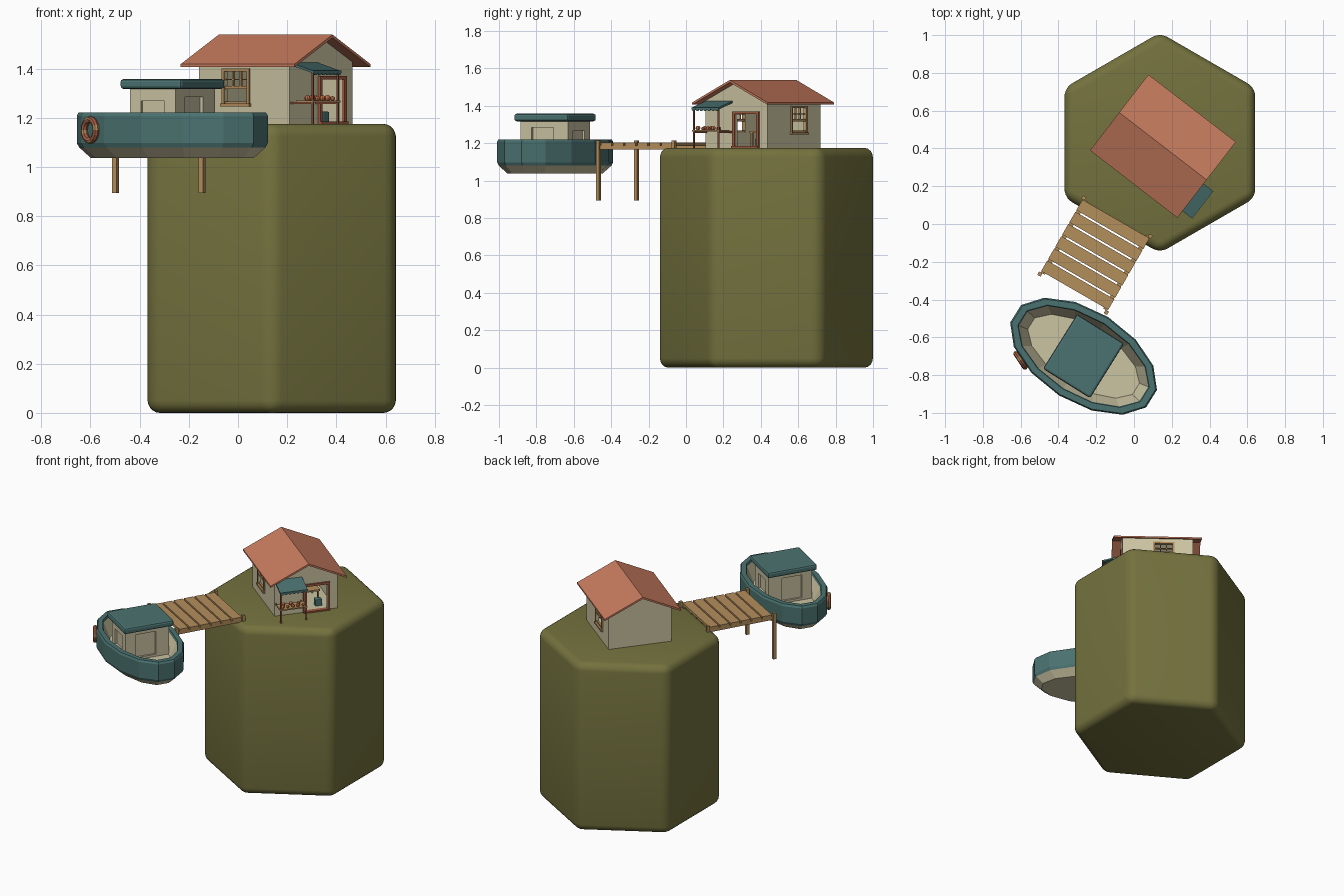
import bpy, bmesh, math
from mathutils import Matrix, Vector

if "Cube" in bpy.data.objects:
    bpy.data.objects.remove(bpy.data.objects["Cube"])

def mat(name, r, g, b):
    m = bpy.data.materials.new(name)
    lin = [(c / 255 / 12.92) if c < 10 else ((c / 255 + 0.055) / 1.055) ** 2.4 for c in (r, g, b)]
    m.diffuse_color = (*lin, 1)
    m.use_nodes = True
    m.node_tree.nodes["Principled BSDF"].inputs["Base Color"].default_value = m.diffuse_color
    return m

OLIVE = mat("olive", 116, 114, 62)
TERRA = mat("terracotta", 200, 124, 95)
CREAM = mat("cream", 203, 195, 162)
TEAL = mat("teal", 74, 114, 112)
WOOD = mat("wood", 180, 142, 92)
TRIM = mat("red_brown", 160, 92, 66)
POT = mat("orange_clay", 196, 112, 72)

def frame(x, y, z, deg):
    return Matrix.Translation((x, y, z)) @ Matrix.Rotation(math.radians(deg), 4, 'Z')

HOUSE = frame(0.153, 0.412, 0, -37.6)   # x along the ridge, y across
BOAT = frame(-0.267, -0.70, 0, -32)     # x along the hull
DOCK = frame(-0.115, -0.007, 0, -30)    # -y runs out to the boat
G = 1.175                               # ground height

def finish(name, bm, M, mats, bevel=0, seg=2):
    bmesh.ops.recalc_face_normals(bm, faces=bm.faces)
    me = bpy.data.meshes.new(name)
    bm.to_mesh(me)
    bm.free()
    ob = bpy.data.objects.new(name, me)
    ob.matrix_world = M
    bpy.context.collection.objects.link(ob)
    for m in mats:
        me.materials.append(m)
    if bevel:
        b = ob.modifiers.new("bevel", 'BEVEL')
        b.width, b.segments, b.limit_method = bevel, seg, 'ANGLE'
    return ob

def box(name, M, m, x, y, z, bevel=0, tilt=0):
    """Box from (min, max) ranges, optionally tilted about its own y axis."""
    bm = bmesh.new()
    size = [r[1] - r[0] for r in (x, y, z)]
    mid = Vector([(r[0] + r[1]) / 2 for r in (x, y, z)])
    bmesh.ops.create_cube(bm, size=1, matrix=Matrix.Diagonal((*size, 1)))
    return finish(name, bm, M @ Matrix.Translation(mid) @ Matrix.Rotation(tilt, 4, 'Y'), [m], bevel)

def prism(name, M, m, pts, x0, x1):
    """(y, z) profile extruded along x."""
    bm = bmesh.new()
    f = bm.faces.new([bm.verts.new((x0, y, z)) for y, z in pts])
    r = bmesh.ops.extrude_face_region(bm, geom=[f])
    bmesh.ops.translate(bm, vec=(x1 - x0, 0, 0),
                        verts=[v for v in r["geom"] if isinstance(v, bmesh.types.BMVert)])
    if not f.is_valid or len(bm.faces) < len(pts) + 2:   # keep the starting cap
        bm.faces.new([v for v in bm.verts if abs(v.co.x - x0) < 1e-6])
    return finish(name, bm, M, [m])

def cut(ob, cutters):
    for c in cutters:
        b = ob.modifiers.new("cut", 'BOOLEAN')
        b.operation, b.object, b.solver = 'DIFFERENCE', c, 'EXACT'
    bpy.context.view_layer.update()
    dg = bpy.context.evaluated_depsgraph_get()
    me = bpy.data.meshes.new_from_object(ob.evaluated_get(dg))
    ob.modifiers.clear()
    ob.data = me
    for c in cutters:
        bpy.data.objects.remove(c)

# Hexagonal hill with softly rounded edges
bm = bmesh.new()
bmesh.ops.create_cone(bm, cap_ends=True, segments=6, radius1=0.583, radius2=0.583, depth=G)
bm.verts.ensure_lookup_table()
turn = math.pi / 2 - math.atan2(bm.verts[0].co.y, bm.verts[0].co.x)
bmesh.ops.rotate(bm, verts=bm.verts, matrix=Matrix.Rotation(turn, 3, 'Z'))
hill = finish("hill", bm, Matrix.Translation((0.137, 0.43, G / 2)), [OLIVE], 0.05, 5)
for p in hill.data.polygons:
    p.use_smooth = True

# House walls, hollow with a doorway and two windows
L, W = 0.233, 0.209
def gable(i, z0):
    return [(-W + i, z0), (W - i, z0), (W - i, 1.427 - i), (0, 1.526 - i), (-W + i, 1.427 - i)]
walls = prism("house_walls", HOUSE, CREAM, gable(0, G - 0.01), -L, L)
DY = (-0.005, 0.142)
WX, WZ = (-0.098, 0.018), (1.258, 1.388)
cut(walls, [prism("c1", HOUSE, CREAM, gable(0.014, G + 0.006), -L + 0.014, L - 0.014),
            box("c2", HOUSE, CREAM, (L - 0.05, L + 0.05), DY, (G + 0.006, 1.355)),
            box("c3", HOUSE, CREAM, WX, (-0.3, -0.17), WZ),
            box("c4", HOUSE, CREAM, WX, (0.17, 0.3), WZ)])

# Roof
E = 0.2535
prism("roof", HOUSE, TERRA, [(-E, 1.418), (0, 1.538), (E, 1.418), (E, 1.406), (0, 1.525), (-E, 1.406)], -0.292, 0.292)

# Windows on both long walls
for s, side in ((-1, "left"), (1, "right")):
    def bar(part, x, z, d=0.008):
        box(f"{side}_window_{part}", HOUSE, WOOD, x, sorted((s * (W - 0.012), s * (W + d))), z)
    x0, x1, z0, z1 = WX[0], WX[1], WZ[0], WZ[1]
    t = 0.012
    bar("jamb_a", (x0 - t, x0), (z0, z1))
    bar("jamb_b", (x1, x1 + t), (z0, z1))
    bar("head", (x0 - t, x1 + t), (z1, z1 + t))
    bar("sill", (x0 - t - 0.004, x1 + t + 0.004), (z0 - t, z0), 0.014)
    zm = (z0 + z1) / 2
    bar("sash_rail", (x0, x1), (zm - 0.006, zm + 0.006), 0.002)
    bar("bottom_rail", (x0, x1), (z0, z0 + 0.009), 0.001)
    for k in (1, 2):
        xm = x0 + (x1 - x0) * k / 3
        bar(f"muntin_{k}", (xm - 0.003, xm + 0.003), (zm, z1), 0)
    bar("cross_muntin", (x0, x1), (zm + 0.030, zm + 0.035), 0)

# Door frame and threshold
for n, y in (("a", (DY[0] - 0.015, DY[0])), ("b", (DY[1], DY[1] + 0.015))):
    box(f"door_jamb_{n}", HOUSE, TRIM, (L - 0.014, L + 0.012), y, (G, 1.355))
box("door_head", HOUSE, TRIM, (L - 0.014, L + 0.012), (DY[0] - 0.015, DY[1] + 0.015), (1.355, 1.37))
box("threshold", HOUSE, TRIM, (L - 0.01, L + 0.02), (DY[0] - 0.015, DY[1] + 0.015), (G - 0.005, G + 0.009))

# Table and stool inside
box("table_top", HOUSE, WOOD, (-0.03, 0.12), (0.0, 0.13), (1.255, 1.265))
for i, (x, y) in enumerate([(x, y) for x in (-0.02, 0.11) for y in (0.01, 0.12)]):
    box(f"table_leg_{i}", HOUSE, WOOD, (x - 0.005, x + 0.005), (y - 0.005, y + 0.005), (G, 1.256))
box("stool", HOUSE, TEAL, (0.14, 0.18), (0.08, 0.125), (G, 1.225), 0.005)

# Stall: awning with scalloped hem, posts, shelf and pots
A0, A1 = -0.209, -0.026
box("awning", HOUSE, TEAL, (L - 0.004, 0.357), (A0, A1), (1.398, 1.408), 0, math.atan2(0.035, 0.122))
N = 7
hem = [(A0, 1.392)]
for i in range(N):
    for f, z in ((0, 1.382), (0.3, 1.373), (0.7, 1.373)):
        hem.append((A0 + (A1 - A0) * (i + f) / N, z))
hem += [(A1, 1.382), (A1, 1.392)]
prism("awning_hem", HOUSE, TEAL, hem, 0.353, 0.357)
for n, y in (("a", A0 + 0.008), ("b", A1 - 0.008)):
    box(f"stall_post_{n}", HOUSE, TRIM, (0.341, 0.349), (y - 0.004, y + 0.004), (G - 0.01, 1.392))
    box(f"shelf_bracket_{n}", HOUSE, TRIM, (L, 0.345), (y - 0.003, y + 0.003), (1.255, 1.265))
box("stall_shelf", HOUSE, WOOD, (0.265, 0.352), (A0, A1), (1.263, 1.271))
for i in range(8):
    bm = bmesh.new()
    r = (0.013, 0.010, 0.012)[i % 3]
    bmesh.ops.create_uvsphere(bm, u_segments=8, v_segments=6, radius=r)
    x = 0.33 if i < 5 else 0.293
    y = A0 + 0.024 + 0.034 * i if i < 5 else A0 + 0.04 + 0.05 * (i - 5)
    finish(f"pot_{i}", bm, HOUSE @ Matrix.Translation((x, y, 1.27 + r * 0.8)), [POT])

# Dock: planks, side beams and posts
step = 0.447 / 6
for i in range(6):
    y = 0.039 - i * step
    box(f"dock_plank_{i}", DOCK, WOOD, (-0.205, 0.205), (y - step + 0.010, y), (1.186, 1.204))
for s, n in ((-1, "left"), (1, "right")):
    box(f"dock_beam_{n}", DOCK, WOOD, (s * 0.19 - 0.012, s * 0.19 + 0.012), (-0.405, 0.045), (1.167, 1.187))
    for y, end in ((-0.415, "outer"), (0.05, "inner")):
        box(f"dock_post_{n}_{end}", DOCK, WOOD, (s * 0.203 - 0.01, s * 0.203 + 0.01),
            (y - 0.01, y + 0.01), (0.894, 1.215))

# Boat hull: stacked oval rings from keel over the rim down to the deck
rings = [(0.375, 0.185, 1.037), (0.425, 0.237, 1.08), (0.435, 0.245, 1.098), (0.435, 0.245, 1.208),
         (0.427, 0.238, 1.221), (0.392, 0.205, 1.221), (0.386, 0.20, 1.205), (0.335, 0.158, 1.11)]
ring_mat = [0, 1, 1, 1, 1, 1, 0]
n = 14
bm = bmesh.new()
vs = [[bm.verts.new((a * math.cos((k + .5) * math.tau / n), b * math.sin((k + .5) * math.tau / n), z))
       for k in range(n)] for a, b, z in rings]
for i, mi in enumerate(ring_mat):
    for k in range(n):
        j = (k + 1) % n
        bm.faces.new((vs[i][k], vs[i][j], vs[i + 1][j], vs[i + 1][k])).material_index = mi
bm.faces.new(vs[0][::-1])
bm.faces.new(vs[-1])
finish("boat_hull", bm, BOAT, [CREAM, TEAL])

# Cabin with recessed doors and windows
X, Y = 0.11, 0.15
cabin = box("boat_cabin", BOAT, CREAM, (-X, X), (-Y, Y), (1.10, 1.33))
D = 0.014
cuts = []
for s in (-1, 1):
    cuts.append(box("c", BOAT, CREAM, sorted((s * (X - D), s * (X + .05))), (-0.08, 0.06), (1.125, 1.285)))
    cuts.append(box("c", BOAT, CREAM, (-0.057, 0.057), sorted((s * (Y - D), s * (Y + .05))), (1.165, 1.268)))
cut(cabin, cuts)
box("cabin_roof", BOAT, TEAL, (-0.147, 0.147), (-0.17, 0.17), (1.317, 1.358), 0.012)

# Life ring with bands
bpy.ops.mesh.primitive_torus_add(major_segments=16, minor_segments=8, major_radius=0.043, minor_radius=0.014)
ring = bpy.context.object
ring.name = "life_ring"
ring.data.materials.append(TRIM)
ring.data.materials.append(WOOD)
for p in ring.data.polygons:
    a = math.atan2(p.center.y, p.center.x) % math.tau
    p.material_index = 1 if int(a / math.tau * 16) % 4 == 0 else 0
ring.matrix_world = BOAT @ Matrix.Translation((-0.272, -0.196, 1.15)) @ \
    Vector((-0.41, -0.91, 0)).to_track_quat('Z', 'Y').to_matrix().to_4x4()
